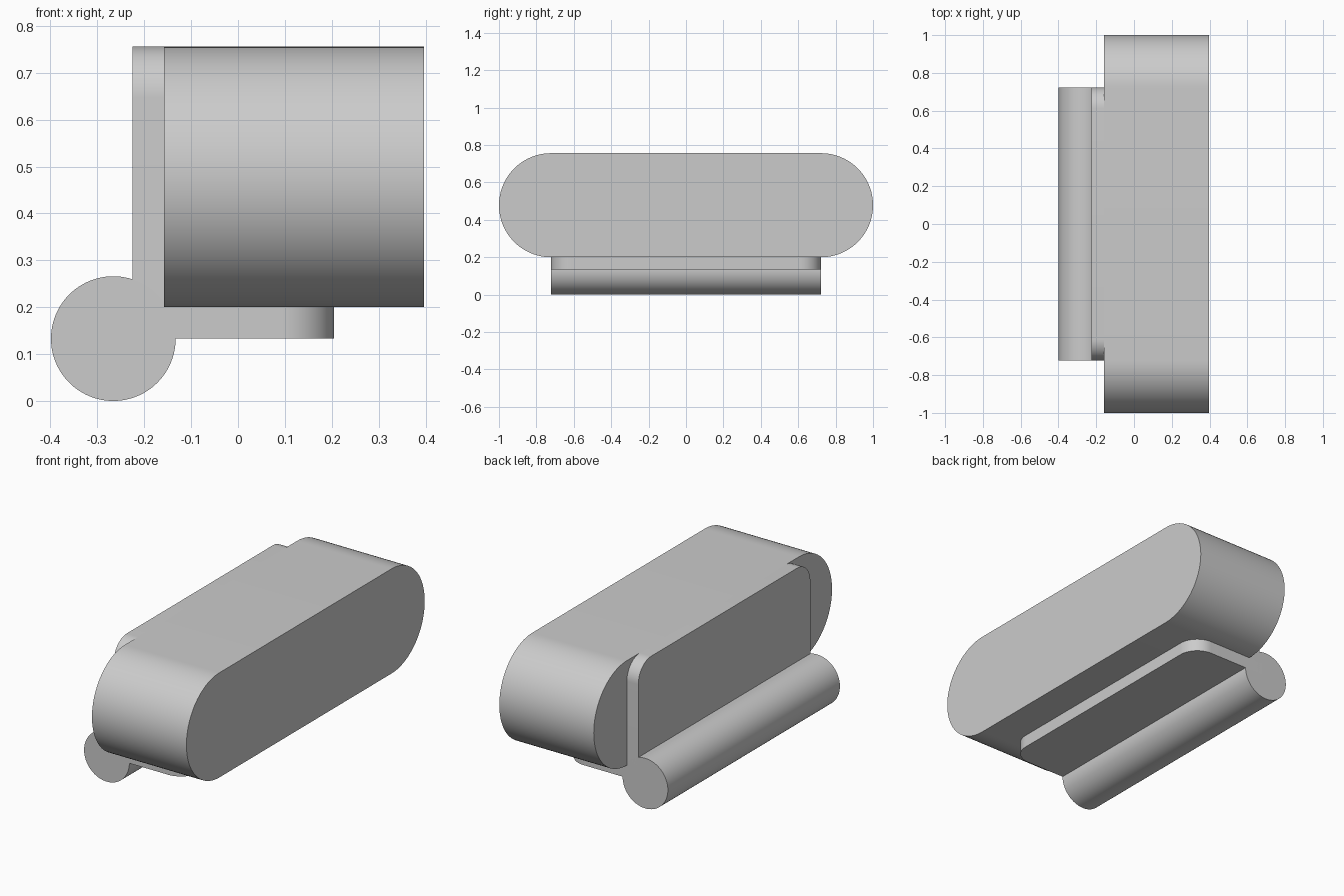
import bpy, bmesh, math
from mathutils import Vector

cube = bpy.data.objects.get("Cube")
if cube:
    bpy.data.objects.remove(cube, do_unlink=True)

grey = bpy.data.materials.new("plain grey")
grey.use_nodes = True
colour = (0.6, 0.6, 0.6, 1)
grey.diffuse_color = colour
grey.node_tree.nodes["Principled BSDF"].inputs["Base Color"].default_value = colour

HALF = 0.722            # half length of the straight parts
RADIUS = 0.278          # radius of the body ends
BODY_Z = 0.2 + RADIUS
BODY_BACK, BODY_FRONT = -0.158, 0.397
PIPE_X, PIPE_R = -0.266, 0.133
THICK = 0.067
CORNER = 0.11


def arc(cx, cy, r, start, end, steps):
    return [(cx + r * math.cos(math.radians(start + (end - start) * i / steps)),
             cy + r * math.sin(math.radians(start + (end - start) * i / steps)))
            for i in range(steps + 1)]


def prism(name, profile, place, offset):
    """Extrude a 2D profile, placed in space by a function, along an offset."""
    bm = bmesh.new()
    face = bm.faces.new([bm.verts.new(place(u, v)) for u, v in profile])
    moved = bmesh.ops.extrude_face_region(bm, geom=[face])["geom"]
    bmesh.ops.translate(bm, vec=Vector(offset),
                        verts=[g for g in moved if isinstance(g, bmesh.types.BMVert)])
    bmesh.ops.recalc_face_normals(bm, faces=bm.faces)
    mesh = bpy.data.meshes.new(name)
    bm.to_mesh(mesh)
    bm.free()
    mesh.materials.append(grey)
    ob = bpy.data.objects.new(name, mesh)
    bpy.context.collection.objects.link(ob)
    bpy.ops.object.select_all(action="DESELECT")
    ob.select_set(True)
    bpy.context.view_layer.objects.active = ob
    bpy.ops.object.shade_smooth_by_angle(angle=math.radians(30))
    return ob


def tab(base, tip):
    """Plate outline with the two corners at its tip rounded."""
    y, v = HALF - CORNER, tip - CORNER
    return ([(-HALF, base), (HALF, base)] + arc(y, v, CORNER, 0, 90, 16)
            + arc(-y, v, CORNER, 90, 180, 16))


# Long body with half-round ends
stadium = arc(HALF, 0, RADIUS, -90, 90, 48) + arc(-HALF, 0, RADIUS, 90, 270, 48)
prism("body", stadium, lambda u, v: (BODY_BACK, u, BODY_Z + v),
      (BODY_FRONT - BODY_BACK, 0, 0))

# Round bar along the lower edge
prism("round_bar", arc(PIPE_X, PIPE_R, PIPE_R, 0, 360, 96)[:-1],
      lambda u, v: (u, -HALF, v), (0, 2 * HALF, 0))

# Upright plate on the side and flat plate underneath
prism("side_plate", tab(PIPE_R, BODY_Z + RADIUS),
      lambda u, v: (BODY_BACK - THICK, u, v), (THICK, 0, 0))
prism("bottom_plate", tab(PIPE_X, 0.205),
      lambda u, v: (v, u, PIPE_R), (0, 0, THICK))
